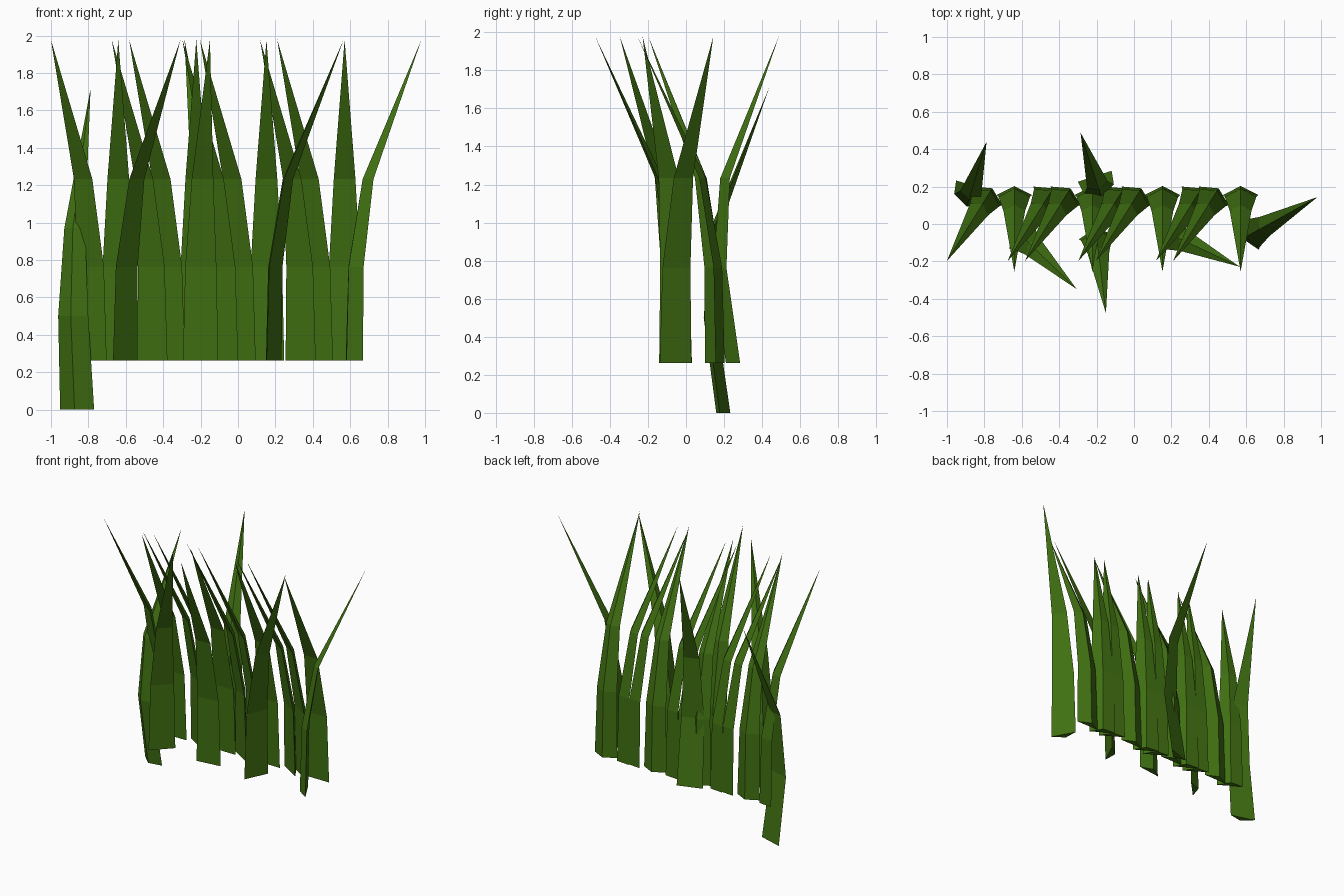
import bpy, math

if "Cube" in bpy.data.objects:
    bpy.data.objects.remove(bpy.data.objects["Cube"])

green = bpy.data.materials.new("grass green")
green.diffuse_color = (0.052, 0.165, 0.006, 1)
green.use_nodes = True
green.node_tree.nodes["Principled BSDF"].inputs["Base Color"].default_value = green.diffuse_color

# blade sections: height, half width, ridge depth
SECTIONS = [(0, 0.095, 0.048), (0.5, 0.084, 0.045), (0.97, 0.058, 0.034)]
TIP_HEIGHT = 1.715
BENT = (0, 0.01, 0.085, 0.41)         # forward lean at each section
TILTED = (0, -0.072, -0.045, 0.245)   # blades tipped backwards first


def blade(name, x, y, z, heading, lean=BENT):
    """Three-sided tapering blade leaning along heading (degrees), ridge on its back."""
    a = math.radians(heading)
    fx, fy = math.cos(a), math.sin(a)
    sx, sy = -fy, fx
    verts = []
    for (h, w, d), f in zip(SECTIONS, lean):
        for side, fwd in ((w, f), (-w, f), (0, f - d)):
            verts.append((x + fx * fwd + sx * side, y + fy * fwd + sy * side, z + h))
    verts.append((x + fx * lean[3], y + fy * lean[3], z + TIP_HEIGHT))
    faces = [(0, 1, 2)]
    for r in (0, 3):
        for i in range(3):
            j = (i + 1) % 3
            faces.append((r + j, r + i, r + 3 + i, r + 3 + j))
    for i in range(3):
        faces.append((6 + (i + 1) % 3, 6 + i, 9))
    mesh = bpy.data.meshes.new(name)
    mesh.from_pydata(verts, [], faces)
    mesh.materials.append(green)
    mesh.update()
    bpy.context.collection.objects.link(bpy.data.objects.new(name, mesh))


BASE = 0.263

# row of blades bending straight to the front
for x in (-0.64, -0.223, 0.152, 0.57):
    blade("straight_blade", x, 0.155, BASE, -90)

# row of blades bending to the front left
for tip_x in (-1.0, -0.675, -0.582, -0.297, -0.203, 0.118, 0.21):
    blade("left_leaning_blade", tip_x + 0.217, 0.15, BASE, -122)

# loose blades in front of the row
blade("front_blade", -0.2, -0.07, BASE, -83)
blade("front_diagonal_blade", -0.602, -0.063, BASE, -44)
blade("front_right_blade", 0.193, -0.055, BASE, -25)
blade("right_end_blade", 0.622, -0.055, BASE, 29)

# loose blades behind the row
blade("back_blade", -0.21, 0.255, BASE, 108, TILTED)
blade("low_back_blade", -0.86, 0.205, 0, 73, TILTED)
